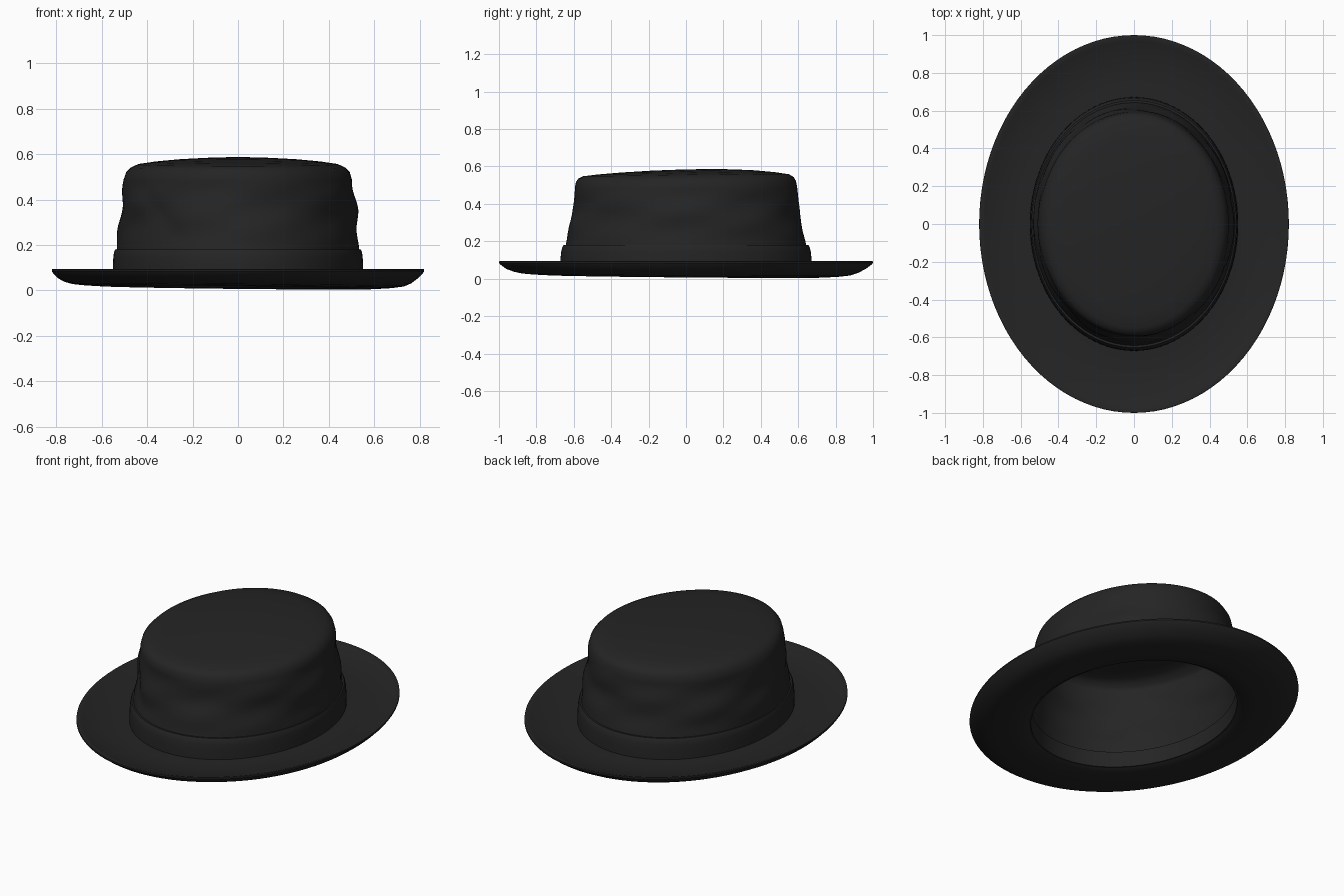
import bpy, bmesh, math

if "Cube" in bpy.data.objects:
    bpy.data.objects.remove(bpy.data.objects["Cube"])

N = 96

felt = bpy.data.materials.new("black_felt")
felt.diffuse_color = (0.018, 0.018, 0.018, 1)
felt.use_nodes = True
felt.node_tree.nodes["Principled BSDF"].inputs["Base Color"].default_value = felt.diffuse_color


def crown_shape(x, y, z, a):
    """Uneven top and soft folds in the crown wall."""
    if z > 0.5:  # front of the top is slightly lower and flatter, back rolls off
        w = (z - 0.5) / 0.08
        z += w * (0.010 * math.sin(2.6 * (y + 0.1)) - 0.012 * max(0, y - 0.3))
    if 0.19 < z < 0.5:
        env = math.sin(math.pi * (z - 0.19) / 0.31)
        d = 0.008 * math.sin(3 * a + 22 * z) + 0.005 * math.sin(7 * a - 30 * z)
        # diagonal crease on the front left
        crease = x + 0.62 * (z - 0.43) + 0.40 if y < 0 else 1
        d -= 0.012 * math.exp(-(crease / 0.04) ** 2)
        x *= 1 + env * d * 1.6
        y *= 1 + env * d * 1.2
    return x, y, z


def brim_shape(x, y, z, a):
    """Underside sags a little towards the back right."""
    if z < 0.05:
        z -= 0.008 * (x / 0.82 + y) * (0.05 - z) / 0.035
    return x, y, z


def loft(name, rings, shape, cap_start=None, cap_end=None, closed=False):
    """Skin a list of (x radius, y radius, z) ovals, optionally capped by a centre point."""
    bm = bmesh.new()
    loops = []
    for rx, ry, z in rings:
        ring = []
        for i in range(N):
            a = 2 * math.pi * i / N
            ring.append(bm.verts.new(shape(rx * math.cos(a), ry * math.sin(a), z, a)))
        loops.append(ring)
    pairs = list(zip(loops, loops[1:]))
    if closed:
        pairs.append((loops[-1], loops[0]))
    for r, s in pairs:
        for i in range(N):
            j = (i + 1) % N
            bm.faces.new((r[i], r[j], s[j], s[i]))
    for ring, z in ((loops[0], cap_start), (loops[-1], cap_end)):
        if z is not None:
            c = bm.verts.new(shape(0, 0, z, 0))
            for i in range(N):
                bm.faces.new((ring[i], ring[(i + 1) % N], c))
    bmesh.ops.recalc_face_normals(bm, faces=bm.faces)
    me = bpy.data.meshes.new(name)
    bm.to_mesh(me)
    bm.free()
    ob = bpy.data.objects.new(name, me)
    bpy.context.collection.objects.link(ob)
    me.materials.append(felt)
    bpy.ops.object.select_all(action='DESELECT')
    ob.select_set(True)
    bpy.context.view_layer.objects.active = ob
    bpy.ops.object.shade_smooth_by_angle(angle=math.radians(40))
    return ob


def refine(keys, steps):
    """Linear in-between rings so folds have enough geometry."""
    out = []
    for p, q in zip(keys, keys[1:]):
        out += [tuple(u + (v - u) * k / steps for u, v in zip(p, q)) for k in range(steps)]
    return out + [keys[-1]]


# crown: outside from the top down, then the inside back up
wall = refine([(0.535, 0.645, 0.17), (0.528, 0.628, 0.25), (0.520, 0.608, 0.35),
               (0.508, 0.598, 0.44), (0.502, 0.594, 0.49)], 5)
top = [(0.492, 0.588, 0.520), (0.472, 0.576, 0.540), (0.440, 0.550, 0.554),
       (0.37, 0.47, 0.564), (0.27, 0.35, 0.573), (0.14, 0.18, 0.580)]
outer = [(0.54, 0.655, 0.04)] + wall + top
inner = [(rx - 0.02, ry - 0.02, z - (0.02 if z > 0.5 else 0)) for rx, ry, z in outer]
loft("crown", outer[::-1] + inner, crown_shape, cap_start=0.582, cap_end=0.562)

# hat band with a rolled upper edge
loft("hat_band", [(0.532, 0.65, 0.05), (0.552, 0.672, 0.05), (0.551, 0.671, 0.11),
                  (0.549, 0.667, 0.145), (0.546, 0.661, 0.170), (0.541, 0.654, 0.180),
                  (0.528, 0.64, 0.180)], brim_shape, closed=True)

# inner sweatband
loft("sweatband", [(0.525, 0.640, 0.03), (0.513, 0.628, 0.03), (0.508, 0.618, 0.12),
                   (0.522, 0.630, 0.12)], lambda x, y, z, a: (x, y, z), closed=True)

# brim with upturned edge
loft("brim", [(0.525, 0.64, 0.062), (0.60, 0.735, 0.056), (0.68, 0.835, 0.060),
              (0.75, 0.92, 0.074), (0.79, 0.967, 0.087), (0.812, 0.991, 0.095),
              (0.819, 0.999, 0.093), (0.82, 1.0, 0.085), (0.813, 0.992, 0.075),
              (0.79, 0.96, 0.052), (0.762, 0.92, 0.034), (0.73, 0.88, 0.023),
              (0.68, 0.82, 0.017), (0.61, 0.745, 0.013), (0.545, 0.665, 0.016),
              (0.525, 0.64, 0.030)], brim_shape, closed=True)
